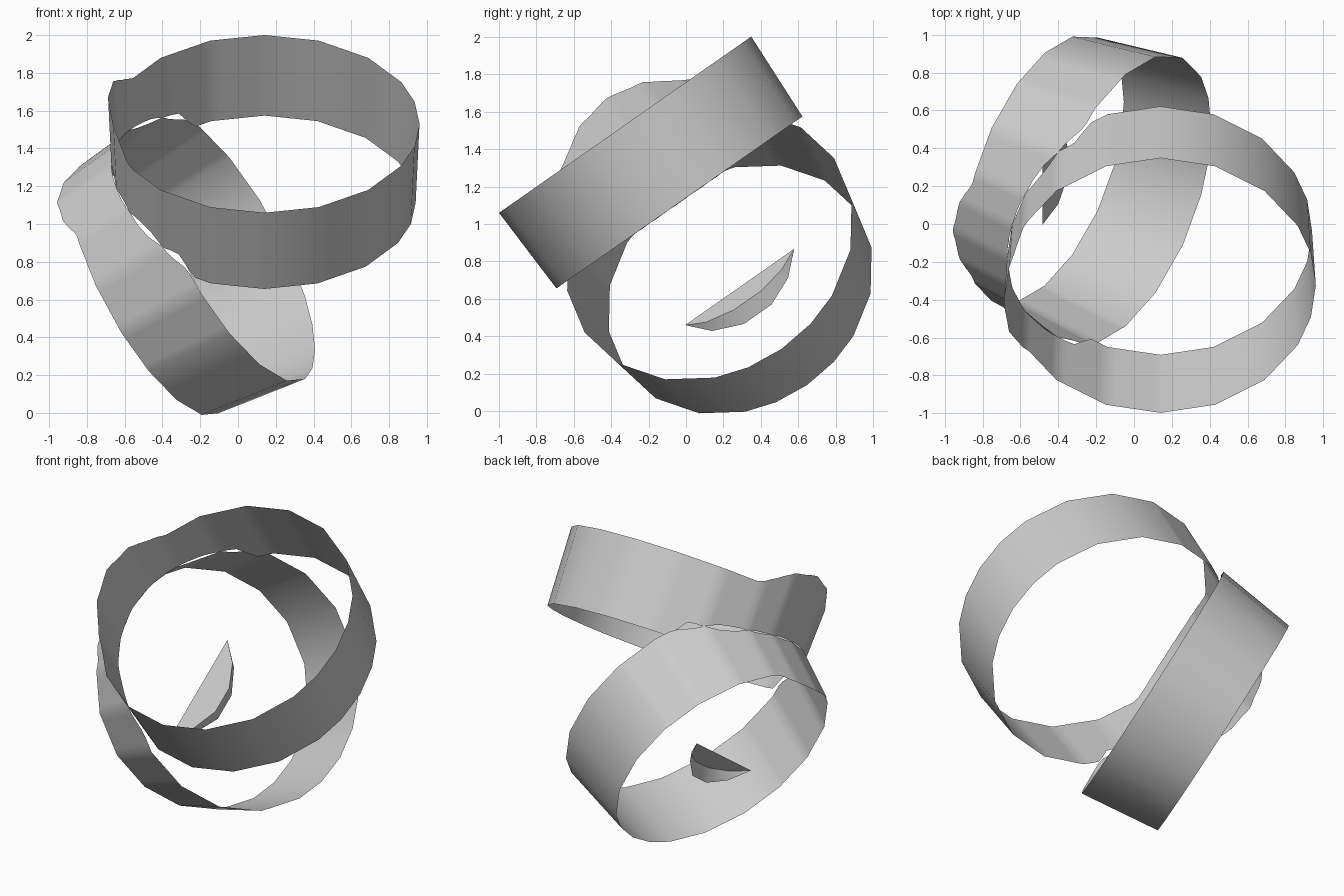
import bpy, math
from mathutils import Vector

if "Cube" in bpy.data.objects:
    bpy.data.objects.remove(bpy.data.objects["Cube"])

# Tilted working frame: X = world x, U = axis of the upper band, V = across it
def world(X, U, V):
    return Vector((0.14 + X, -0.325 + 0.573 * U + 0.82 * V, 1.53 - 0.82 * U + 0.573 * V))

# Upper band: U from 0 to L1.  Lower band: axis A in the X-U plane, s from -L2 to 0
L1, L2 = 0.506, 0.515
AX, AU = 0.83, -0.558          # lower band axis
WX, WU = 0.558, 0.83           # lower band in-plane direction
CX, CU = -0.185, 0.785         # centre of its right rim

def r1(U):
    return 0.821 - 0.04 * U

def r2(s):
    return 0.812 + 0.12 * s

def on1(c, n, U):
    return r1(U) * c, U, r1(U) * n

def on2(c, n, s):
    r = r2(s)
    return CX + AX * s + WX * r * c, CU + AU * s + WU * r * c, r * n

def inside1(p):
    X, U, V = p
    return 0 < U < L1 and math.hypot(X, V) < r1(U)

def inside2(p):
    X, U, V = p
    s = (X - CX) * AX + (U - CU) * AU
    t = (X - CX) * WX + (U - CU) * WU
    return -L2 < s < 0 and math.hypot(t, V) < r2(s)

def march(f, start, step, stop):
    """Walk from start until stop(point) holds."""
    k = start
    for _ in range(400):
        if stop(f(k)):
            break
        k += step
    return k

# Low-poly outline with each side split so the trims stay crisp
quarter = [0, 14.5, 28, 48, 69.5]
degs = quarter + [90] + [180 - q for q in reversed(quarter)]
degs = degs + [360 - d for d in reversed(degs[1:-1])]
corners = [(math.cos(math.radians(d)), math.sin(math.radians(d))) for d in degs]
outline = []
for i, (c, n) in enumerate(corners):
    c2, n2 = corners[(i + 1) % len(corners)]
    split = 6 if c + c2 < 0.1 else 1
    for j in range(split):
        f = j / split
        outline.append((c + (c2 - c) * f, n + (n2 - n) * f))

def make(name, verts, faces):
    me = bpy.data.meshes.new(name)
    me.from_pydata(verts, [], faces)
    me.update()
    ob = bpy.data.objects.new(name, me)
    bpy.context.collection.objects.link(ob)
    bpy.context.view_layer.objects.active = ob
    ob.select_set(True)
    bpy.ops.object.shade_smooth_by_angle(angle=math.radians(40))
    ob.select_set(False)
    return ob

def band(name, surf, span):
    verts, faces, lens = [], [], []
    for c, n in outline:
        a, b = span(c, n)
        lens.append(abs(b - a))
        verts += [world(*surf(c, n, a)), world(*surf(c, n, b))]
    m = len(outline)
    for i in range(m):
        j = (i + 1) % m
        if max(lens[i], lens[j]) > 0.004:
            faces.append((2 * i, 2 * j, 2 * j + 1, 2 * i + 1))
    return make(name, verts, faces)

# Upper band: raised to the lower band's rim plane, trimmed where it enters the lower band
def span1(c, n):
    f = lambda U: on1(c, n, U)
    top = march(f, 0, -0.004, lambda p: (p[0] - CX) * AX + (p[1] - CU) * AU >= 0)
    return top, min(L1, march(f, top, 0.004, lambda p: p[1] >= L1 or inside2(p)))

# Lower band: run out to the upper band's rim plane, trimmed where it enters the upper band
def span2(c, n):
    f = lambda s: on2(c, n, s)
    left = march(f, -L2, -0.004, lambda p: p[1] >= L1)
    s = left
    while s < 0 and not inside1(f(s)):
        s += 0.004
    return left, min(s, 0)

band("upper_band", on1, span1)
band("lower_band", on2, span2)

# Small loose crescent inside the lower band
prof = [(-0.35, 0), (-0.25, 0.6), (-0.09, 0.97), (0.09, 0.97), (0.245, 0.6), (0.36, 0)]
verts = []
for dx, du in ((0, 0), (0.14, 0.085), (0.12, 0.18)):
    verts += [world(-0.624 + dx * h, 1.06 + du * h, v) for v, h in prof]
faces = [(0, 5, 10, 9, 8, 7)]
for i in range(5):
    q = (6 + i, 7 + i, 13 + i, 12 + i)
    faces.append(q[:3] if i == 0 else ((q[0], q[1], q[3]) if i == 4 else q))
make("inner_crescent", verts, faces)
